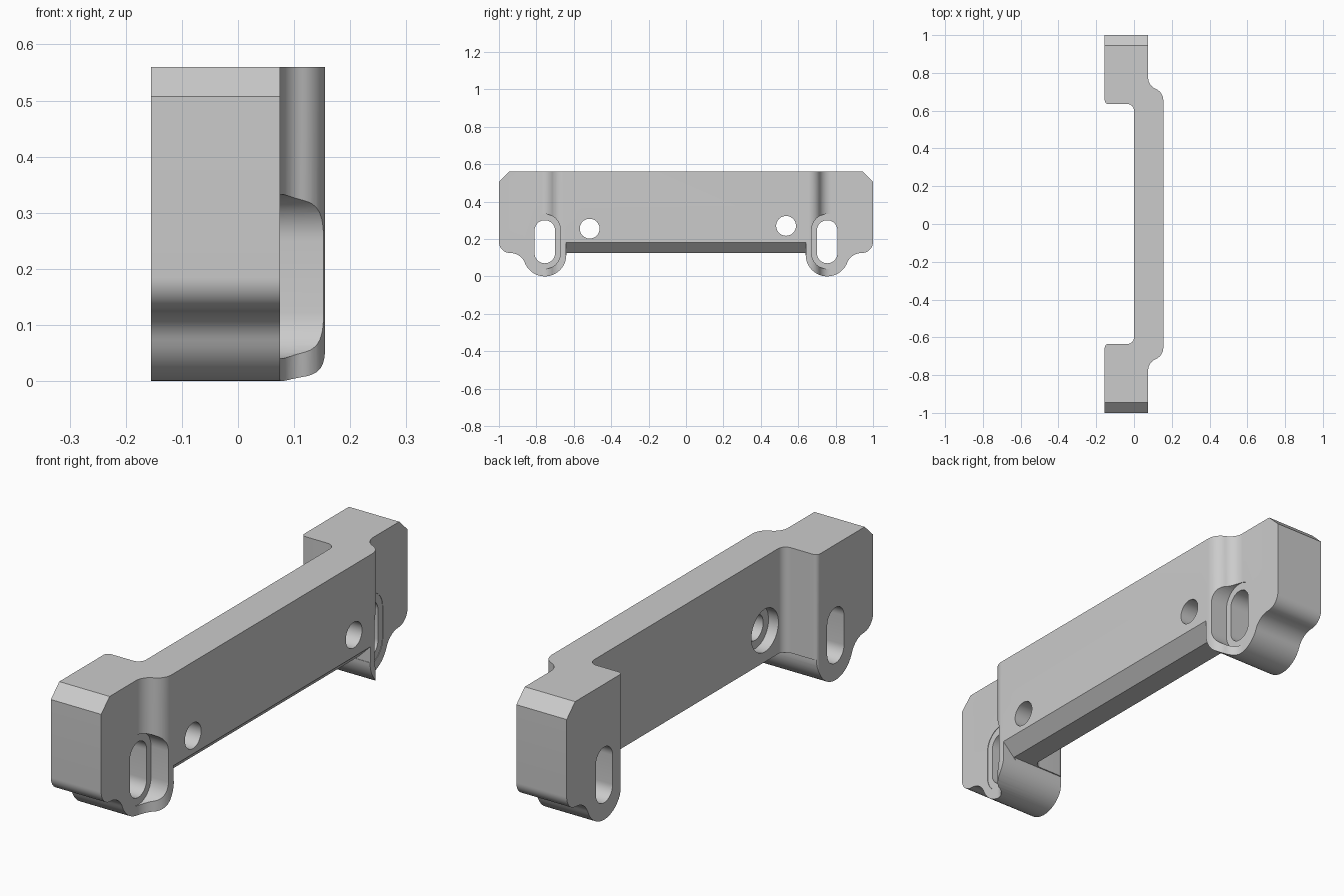
import bpy, bmesh
from math import cos, sin, radians

cube = bpy.data.objects.get("Cube")
if cube:
    bpy.data.objects.remove(cube, do_unlink=True)


def arc(cx, cy, r, start, end, steps=12):
    """Points along an arc, angles in degrees."""
    angles = [radians(start + (end - start) * i / steps) for i in range(steps + 1)]
    return [(cx + r * cos(a), cy + r * sin(a)) for a in angles]


def prism(name, outline, place, low, high):
    """Closed prism from a 2D outline; place(u, v, depth) gives the 3D position."""
    bm = bmesh.new()
    start = [bm.verts.new(place(u, v, low)) for u, v in outline]
    end = [bm.verts.new(place(u, v, high)) for u, v in outline]
    bm.faces.new(start)
    bm.faces.new(end)
    for i in range(len(outline)):
        bm.faces.new((start[i - 1], start[i], end[i], end[i - 1]))
    bmesh.ops.recalc_face_normals(bm, faces=bm.faces)
    mesh = bpy.data.meshes.new(name)
    bm.to_mesh(mesh)
    bm.free()
    obj = bpy.data.objects.new(name, mesh)
    bpy.context.collection.objects.link(obj)
    return obj


def along_x(u, v, d):
    return (d, u, v)


def along_y(u, v, d):
    return (u, d, v)


def along_z(u, v, d):
    return (u, v, d)


def combine(target, tool, operation):
    tool.hide_render = True
    mod = target.modifiers.new(operation.lower(), "BOOLEAN")
    mod.operation, mod.solver, mod.object = operation, "EXACT", tool
    bpy.context.view_layer.objects.active = target
    bpy.ops.object.modifier_apply(modifier=mod.name)
    bpy.data.objects.remove(tool, do_unlink=True)


def slot(y, r, bottom, top):
    return arc(y, top - r, r, 0, 180, 20) + arc(y, bottom + r, r, 180, 360, 20)


def mirrored(points):
    return [(x, -y) for x, y in reversed(points)]


# Plan outline: straight bar, S-shaped shoulders and offset end ears
outer = [(0.075, 1.1)] + arc(0.14, 0.775, 0.065, 180, 247.4)
outer += arc(0.09, 0.655, 0.065, 67.4, 0)[1:]
inner = arc(-0.035, 0.60, 0.035, 0, 90) + arc(-0.135, 0.655, 0.02, 270, 180, 6) + [(-0.155, 1.1)]
plan = outer + mirrored(outer) + mirrored(inner) + inner
bracket = prism("mounting_bracket", plan, along_z, -0.1, 0.7)

# Side outline: clipped top corners, rounded ears and hanging lobes
half = [(0.945, 0.56), (1.0, 0.507)]
half += arc(0.94, 0.185, 0.06, 0, -90)
half += arc(0.94, 0.0405, 0.0845, 90, 158)[1:]
half += arc(0.755, 0.115, 0.115, -22, -180, 24)[1:]
half += [(0.64, 0.125)]
side = half + [(-y, z) for y, z in reversed(half)]
combine(bracket, prism("side_outline", side, along_x, -0.3, 0.3), "INTERSECT")

# Sloped lower edge of the bar between the lobes
wedge = [(0.09, 0.115), (0.17, 0.195), (0.17, 0.115)]
combine(bracket, prism("edge_cutter", wedge, along_y, -0.642, 0.642), "DIFFERENCE")

# Slotted ears with wide recesses in the shoulders
for y in (-0.755, 0.755):
    combine(bracket, prism("slot_cutter", slot(y, 0.055, 0.07, 0.30), along_x, -0.3, 0.3), "DIFFERENCE")
    combine(bracket, prism("recess_cutter", slot(y, 0.083, 0.04, 0.333), along_x, 0.073, 0.3), "DIFFERENCE")

# Bolt holes, counterbored on the inner face
for y, z in ((-0.515, 0.255), (0.535, 0.27)):
    for r, low, high in ((0.053, -0.1, 0.3), (0.088, -0.1, 0.045)):
        ring = arc(y, z, r, 0, 360, 40)[:-1]
        combine(bracket, prism("hole_cutter", ring, along_x, low, high), "DIFFERENCE")

# Plain grey finish
grey = bpy.data.materials.new("light_grey")
grey.use_nodes = True
colour = (0.6, 0.6, 0.6, 1)
grey.diffuse_color = colour
grey.node_tree.nodes["Principled BSDF"].inputs["Base Color"].default_value = colour
bracket.data.materials.clear()
bracket.data.materials.append(grey)
for poly in bracket.data.polygons:
    poly.material_index = 0

bpy.ops.object.select_all(action="DESELECT")
bracket.select_set(True)
bpy.context.view_layer.objects.active = bracket
bpy.ops.object.shade_smooth_by_angle(angle=radians(30))
